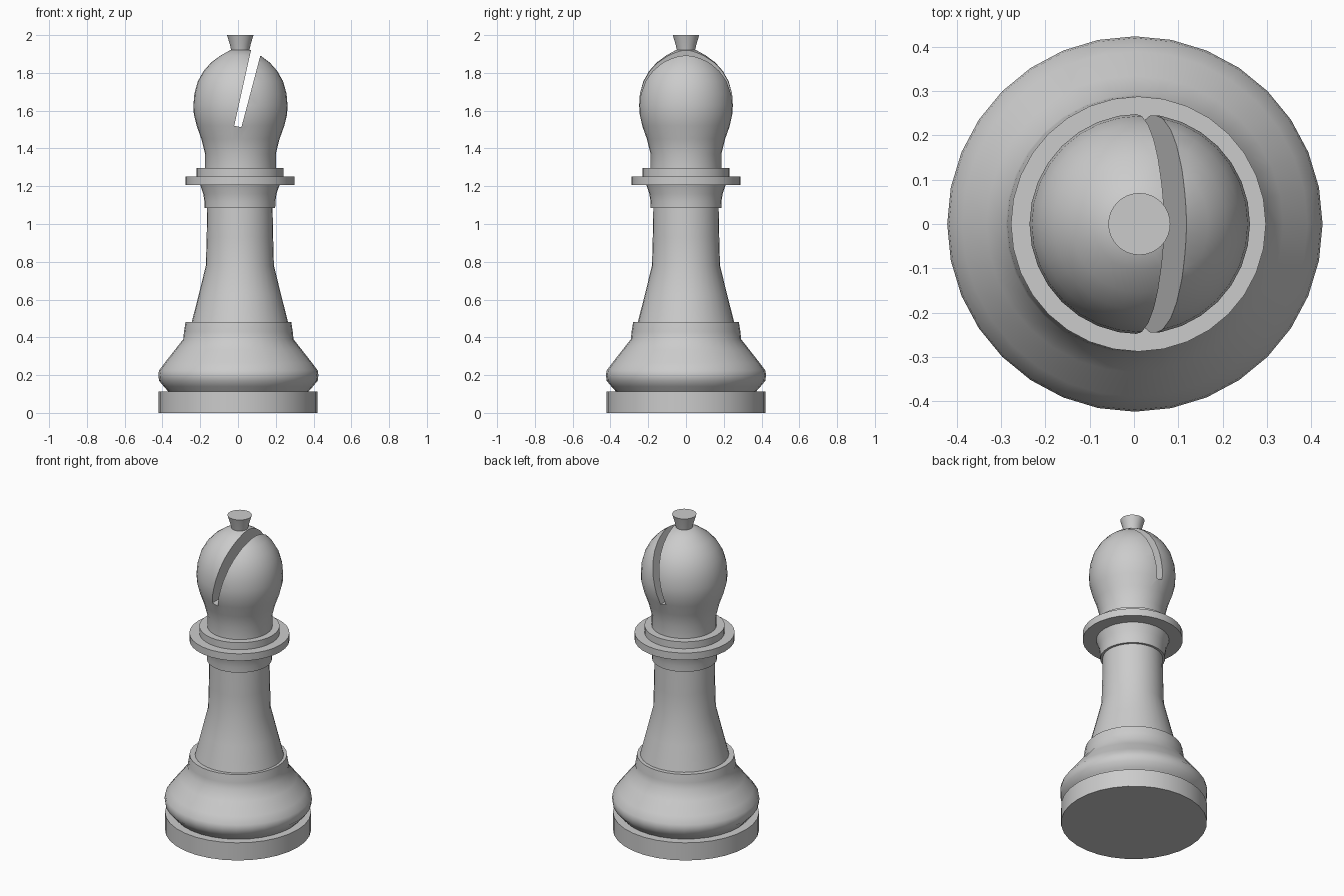
import bpy, bmesh, math

if "Cube" in bpy.data.objects:
    bpy.data.objects.remove(bpy.data.objects["Cube"])

SEGMENTS = 32


def finish(obj, angle=35):
    bpy.ops.object.select_all(action='DESELECT')
    obj.select_set(True)
    bpy.context.view_layer.objects.active = obj
    bpy.ops.object.shade_smooth_by_angle(angle=math.radians(angle))


def mesh_object(name, bm):
    bmesh.ops.recalc_face_normals(bm, faces=bm.faces[:])
    mesh = bpy.data.meshes.new(name)
    bm.to_mesh(mesh)
    bm.free()
    obj = bpy.data.objects.new(name, mesh)
    bpy.context.collection.objects.link(obj)
    return obj


def lathe(name, profile, x=0.0):
    """Closed turned solid from (radius, height) points."""
    bm = bmesh.new()
    rings = []
    for r, z in profile:
        rings.append([bm.verts.new((x + r * math.cos(i * math.tau / SEGMENTS),
                                    r * math.sin(i * math.tau / SEGMENTS), z))
                      for i in range(SEGMENTS)])
    for a, b in zip(rings, rings[1:]):
        for i in range(SEGMENTS):
            j = (i + 1) % SEGMENTS
            bm.faces.new((a[i], a[j], b[j], b[i]))
    bm.faces.new(rings[0][::-1])
    bm.faces.new(rings[-1])
    obj = mesh_object(name, bm)
    finish(obj)
    return obj


# Base: flat plinth, swollen foot and stem
lathe("plinth", [(0.42, 0), (0.42, 0.112)])
lathe("foot", [(0.37, 0.112), (0.395, 0.14), (0.42, 0.17), (0.424, 0.2),
               (0.42, 0.225), (0.39, 0.265), (0.335, 0.335), (0.292, 0.39),
               (0.288, 0.43), (0.28, 0.48)], 0.002)
lathe("stem", [(0.255, 0.48), (0.217, 0.63), (0.18, 0.78),
               (0.176, 0.93), (0.173, 1.085)], 0.01)

# Collar: flared neck, wide disc and small ring
lathe("neck", [(0.187, 1.085), (0.188, 1.12), (0.194, 1.16), (0.21, 1.207)], 0.01)
lathe("collar_disc", [(0.288, 1.207), (0.288, 1.252)], 0.01)
lathe("collar_ring", [(0.231, 1.252), (0.231, 1.296)], 0.01)

# Head with a slanted slot
head = lathe("head", [(0.187, 1.296), (0.187, 1.37), (0.207, 1.45), (0.232, 1.52),
                      (0.247, 1.58), (0.249, 1.63), (0.244, 1.69), (0.226, 1.755),
                      (0.195, 1.81), (0.155, 1.855), (0.105, 1.892), (0.055, 1.92)], 0.013)

bm = bmesh.new()
outline = [(-0.02, 1.52), (0.018, 1.512), (0.139, 1.97), (0.08, 1.97)]
front = bm.faces.new([bm.verts.new((x, -0.4, z)) for x, z in outline])
ext = bmesh.ops.extrude_face_region(bm, geom=[front])
bmesh.ops.translate(bm, vec=(0, 0.8, 0),
                    verts=[v for v in ext["geom"] if isinstance(v, bmesh.types.BMVert)])
cutter = mesh_object("slot_cutter", bm)
cut = head.modifiers.new("slot", 'BOOLEAN')
cut.operation = 'DIFFERENCE'
cut.solver = 'EXACT'
cut.object = cutter
bpy.context.view_layer.objects.active = head
bpy.ops.object.modifier_apply(modifier=cut.name)
bpy.data.objects.remove(cutter)
finish(head)

# Finial on top
lathe("finial", [(0.046, 1.91), (0.055, 1.95), (0.07, 2.0)], 0.012)
